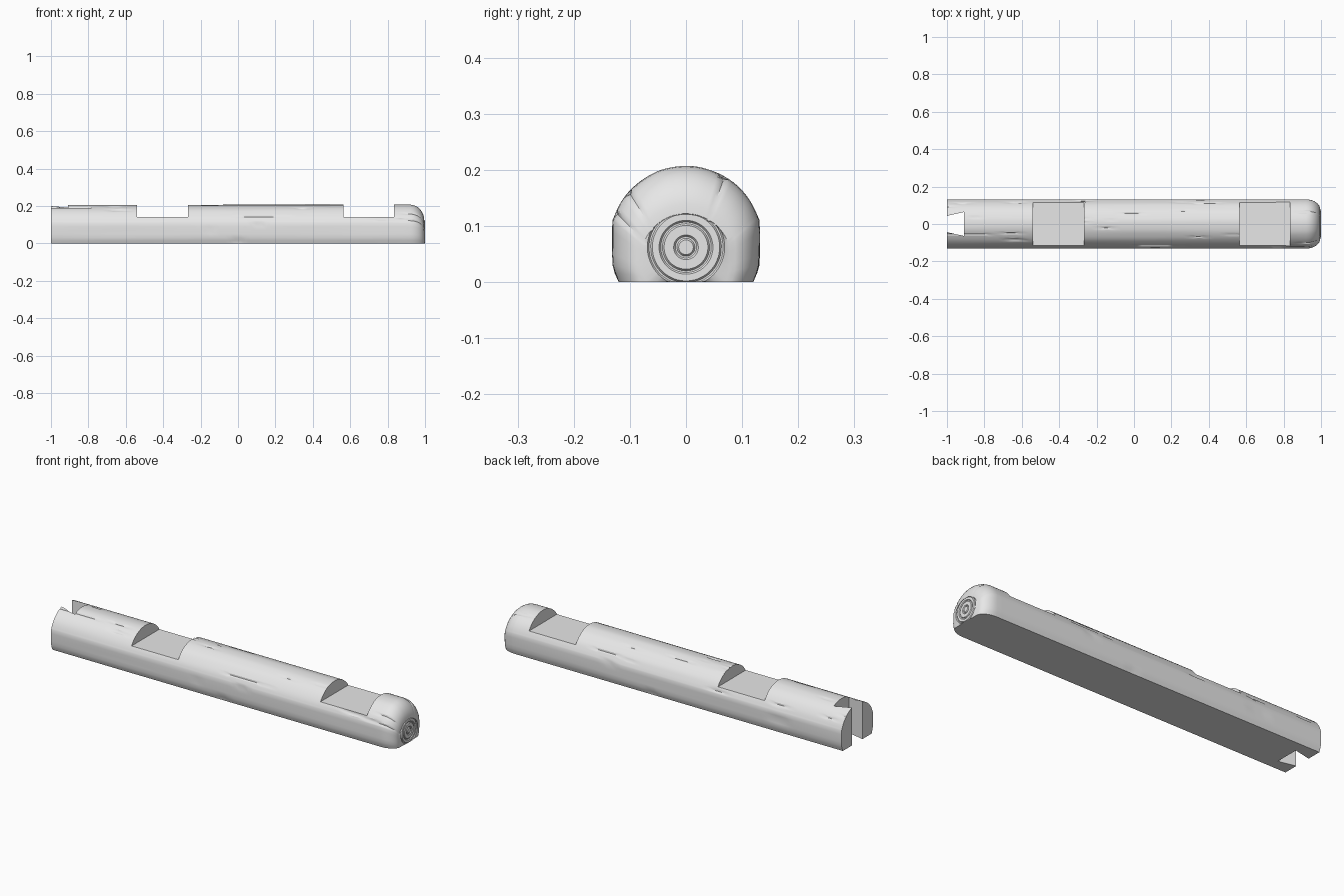
import bpy, bmesh, math
from mathutils import Vector, noise

cube = bpy.data.objects.get("Cube")
if cube:
    bpy.data.objects.remove(cube, do_unlink=True)

wood = bpy.data.materials.new("plain grey")
wood.use_nodes = True
GREY = (0.8, 0.8, 0.8, 1)
wood.diffuse_color = GREY
wood.node_tree.nodes["Principled BSDF"].inputs["Base Color"].default_value = GREY


def make_object(name, bm):
    mesh = bpy.data.meshes.new(name)
    bmesh.ops.recalc_face_normals(bm, faces=bm.faces)
    bm.to_mesh(mesh)
    bm.free()
    mesh.materials.append(wood)
    obj = bpy.data.objects.new(name, mesh)
    bpy.context.collection.objects.link(obj)
    return obj


def prism(name, outline, z0, z1):
    """Cutter: a vertical prism over an (x, y) outline."""
    bm = bmesh.new()
    face = bm.faces.new([bm.verts.new((x, y, z0)) for x, y in outline])
    new = bmesh.ops.extrude_face_region(bm, geom=[face])["geom"]
    bmesh.ops.translate(bm, vec=(0, 0, z1 - z0),
                        verts=[v for v in new if isinstance(v, bmesh.types.BMVert)])
    obj = make_object(name, bm)
    obj.hide_render = True
    return obj


# Cross-section: flat base, chamfered foot, upright side, domed top
def cross_section():
    half = [(0.12 * i / 8, 0) for i in range(9)]
    half += [(0.127, 0.016), (0.131, 0.03), (0.132, 0.05), (0.132, 0.07),
             (0.132, 0.09), (0.131, 0.11)]
    for i in range(1, 25):
        a = math.radians(16 + 74 * i / 24)
        half.append((0.136 * math.cos(a), 0.0715 + 0.1355 * math.sin(a)))
    return half + [(-y, z) for y, z in reversed(half[1:-1])]


section = cross_section()
COUNT = len(section)
NOSE = 0.92


# Carved grain: shallow waves plus a few sharp splits
def grain(x, y, z):
    wave = noise.noise(Vector((x * 1.6, y * 28, z * 28)))
    split = noise.noise(Vector((x * 4 + 9, y * 45, z * 45)))
    return -0.0012 * (wave + 0.5) - (0.004 if split > 0.5 else 0)


def station(bm, x, scale):
    ring = []
    for y, z in section:
        out = Vector((y, z - 0.07)).normalized()
        g = grain(x, y, z) if z > 0.01 else 0
        ring.append(bm.verts.new((x, (y + out.x * g) * scale, (z + out.y * g) * scale)))
    return ring


def bridge(bm, a, b):
    for i in range(COUNT):
        j = (i + 1) % COUNT
        bm.faces.new((a[i], a[j], b[j], b[i]))


# Log body with a rounded nose
bm = bmesh.new()
steps = 70
rings = [station(bm, -1 + (NOSE + 1) * i / steps, 1) for i in range(steps + 1)]
for i in range(1, 9):
    a = math.radians(90 * i / 8)
    rings.append(station(bm, NOSE + 0.076 * math.sin(a), 0.59 + 0.41 * math.cos(a)))
bm.faces.new(rings[0])

# End grain: concentric growth rings pressed into the nose
centre = Vector((0, 0.062))
levels = (0.069, 0.066, 0.063, 0.060, 0.048, 0.045, 0.042, 0.039, 0.022, 0.019, 0.016, 0.013)
for k, radius in enumerate(levels):
    depth = 0.996 if k % 4 in (1, 2) else 1.0
    ring = []
    for v in rings[-1]:
        ray = Vector((v.co.y, v.co.z)) - centre
        reach = ray.length
        p = centre + ray.normalized() * min(radius, reach * (1 - 0.002 * (k + 1)))
        ring.append(bm.verts.new((depth, p.x, max(p.y, 0))))
    rings.append(ring)
for a, b in zip(rings, rings[1:]):
    bridge(bm, a, b)
bm.faces.new(rings[-1])
log = make_object("log", bm)


# Saddle notches on top and the dovetail slot in the tail
def box(x0, x1, w):
    return [(x0, -w), (x1, -w), (x1, w), (x0, w)]


cutters = [
    prism("rear_notch_cutter", box(-0.54, -0.268, 0.3), 0.141, 0.4),
    prism("front_notch_cutter", box(0.563, 0.835, 0.3), 0.141, 0.4),
    prism("dovetail_cutter", [(-1.03, -0.037), (-0.908, -0.064),
                              (-0.908, 0.064), (-1.03, 0.037)], -0.1, 0.4),
]
for cutter in cutters:
    mod = log.modifiers.new(cutter.name, "BOOLEAN")
    mod.operation = "DIFFERENCE"
    mod.solver = "EXACT"
    mod.object = cutter

bpy.ops.object.select_all(action="DESELECT")
log.select_set(True)
bpy.context.view_layer.objects.active = log
for mod in list(log.modifiers):
    bpy.ops.object.modifier_apply(modifier=mod.name)
for cutter in cutters:
    bpy.data.objects.remove(cutter, do_unlink=True)
bpy.ops.object.shade_smooth_by_angle(angle=math.radians(30))
